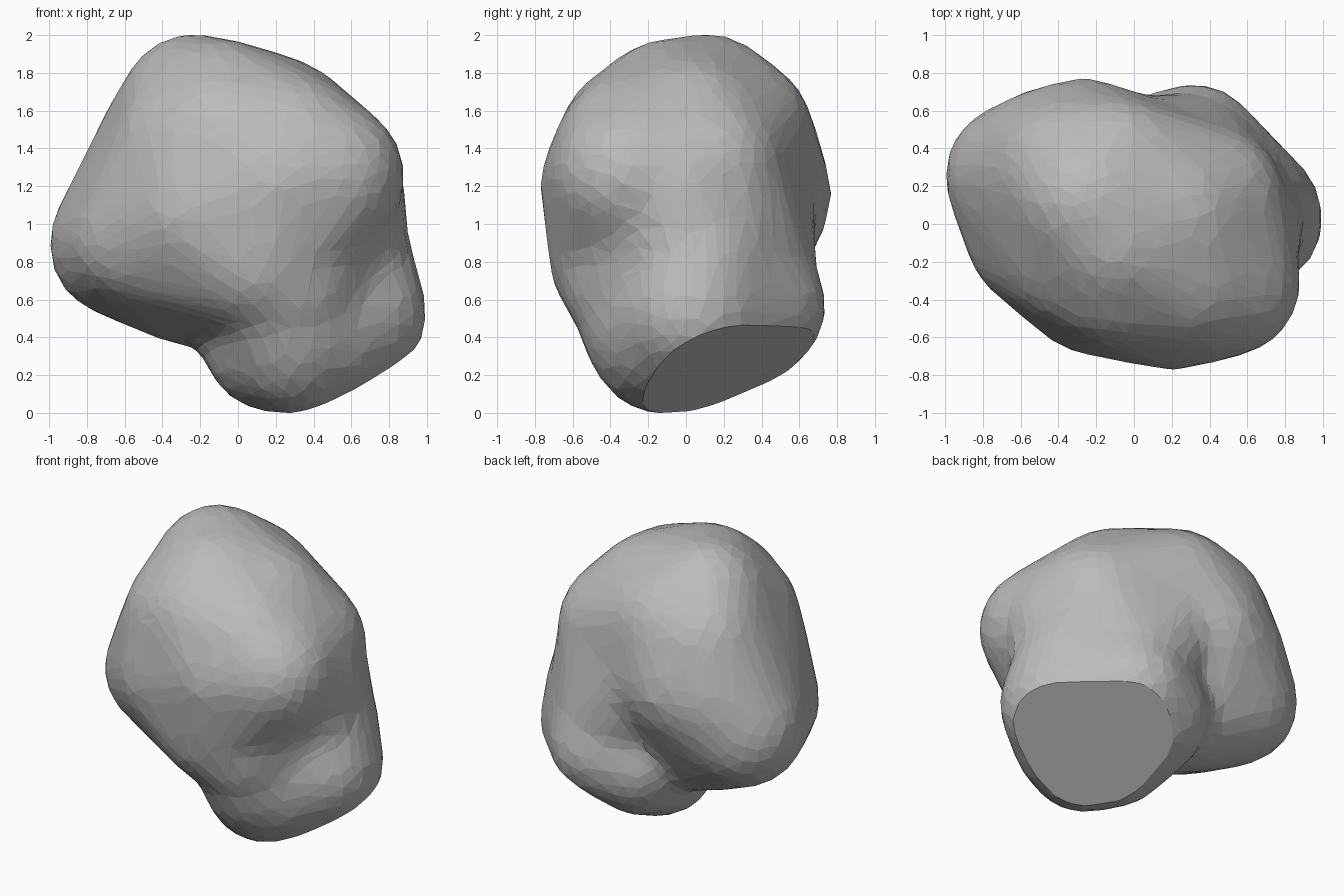
import bpy, bmesh
from mathutils import Vector

old = bpy.data.objects.get("Cube")
if old:
    bpy.data.objects.remove(old, do_unlink=True)

# Rounded lumps: x, y, z, radius of the balls each lump is stretched over
MAIN_LUMP = [
    (-.24, .12, 1.62, .37), (-.10, -.10, 1.58, .38), (.20, .02, 1.46, .41),
    (-.08, -.25, 1.44, .40), (.28, -.28, 1.38, .40), (-.10, .28, 1.48, .38),
    (-.25, -.18, 1.39, .39), (-.33, .27, 1.42, .39), (-.45, .34, 1.10, .37),
    (.49, -.31, 1.25, .38), (.40, .12, 1.27, .39), (.20, -.36, 1.20, .40),
    (-.61, .25, .89, .38), (-.27, .36, 1.15, .40), (-.28, .18, .73, .36),
    (.12, -.33, .80, .38), (-.52, -.08, .91, .35), (-.20, -.28, 1.05, .40),
]
NECK = [
    (.48, -.05, 1.15, .39), (.38, .15, 1.20, .38), (.30, .33, .70, .35),
    (.54, .10, .65, .37), (.25, -.25, .70, .40), (.08, .30, 1.05, .37),
]
FOOT_LUMP = [
    (.62, .03, .52, .37), (.55, .08, .80, .36), (.32, .39, .56, .34),
    (.30, -.18, .46, .37), (.19, .02, .37, .36), (.30, -.13, .36, .36),
    (.45, -.10, .40, .34), (.12, .32, .50, .35),
]
# Softening pulls rounded skin inward by about this much
SKIN = 0.02


def add_lump(target, balls):
    """Convex skin stretched over a group of balls."""
    bm = bmesh.new()
    for x, y, z, r in balls:
        made = bmesh.ops.create_icosphere(bm, subdivisions=3, radius=r + SKIN)
        bmesh.ops.translate(bm, verts=made["verts"], vec=(x, y, z))
    bmesh.ops.delete(bm, geom=bm.edges[:], context="EDGES_FACES")
    bmesh.ops.convex_hull(bm, input=bm.verts[:])
    inner = [v for v in bm.verts if not v.link_faces]
    bmesh.ops.delete(bm, geom=inner, context="VERTS")
    bmesh.ops.recalc_face_normals(bm, faces=bm.faces[:])
    part = bpy.data.meshes.new("lump")
    bm.to_mesh(part)
    bm.free()
    target.from_mesh(part)
    bpy.data.meshes.remove(part)


# All lumps in one mesh
bm = bmesh.new()
for lump in (MAIN_LUMP, NECK, FOOT_LUMP):
    add_lump(bm, lump)
mesh = bpy.data.meshes.new("boulder")
bm.to_mesh(mesh)
bm.free()
rock = bpy.data.objects.new("boulder", mesh)
bpy.context.collection.objects.link(rock)

# Fuse, soften the creases, then reduce to visible facets
fuse = rock.modifiers.new("fuse", "REMESH")
fuse.mode = "VOXEL"
fuse.voxel_size = 0.035
soften = rock.modifiers.new("soften", "SMOOTH")
soften.factor = 0.5
soften.iterations = 40
facet = rock.modifiers.new("facet", "DECIMATE")
facet.ratio = 0.06
bpy.context.view_layer.update()
baked = bpy.data.meshes.new_from_object(
    rock.evaluated_get(bpy.context.evaluated_depsgraph_get()))
rock.modifiers.clear()
rock.data = baked

# Flat broken face under the foot
bm = bmesh.new()
bm.from_mesh(baked)
normal = Vector((.39, .36, -.85)).normalized()
cut = bmesh.ops.bisect_plane(
    bm, geom=bm.verts[:] + bm.edges[:] + bm.faces[:],
    plane_co=normal * 0.06, plane_no=normal, clear_outer=True)
rim = [e for e in cut["geom_cut"] if isinstance(e, bmesh.types.BMEdge)]
bmesh.ops.holes_fill(bm, edges=rim)
bmesh.ops.recalc_face_normals(bm, faces=bm.faces[:])

# Stand it on the ground, flat shaded
ground = min(v.co.z for v in bm.verts)
bmesh.ops.translate(bm, verts=bm.verts[:], vec=(0, 0, -ground))
for f in bm.faces:
    f.smooth = False
bm.to_mesh(baked)
bm.free()

# Stone colour
stone = bpy.data.materials.new("grey stone")
stone.use_nodes = True
grey = (.5, .5, .5, 1)
stone.diffuse_color = grey
stone.node_tree.nodes["Principled BSDF"].inputs["Base Color"].default_value = grey
baked.materials.clear()
baked.materials.append(stone)
